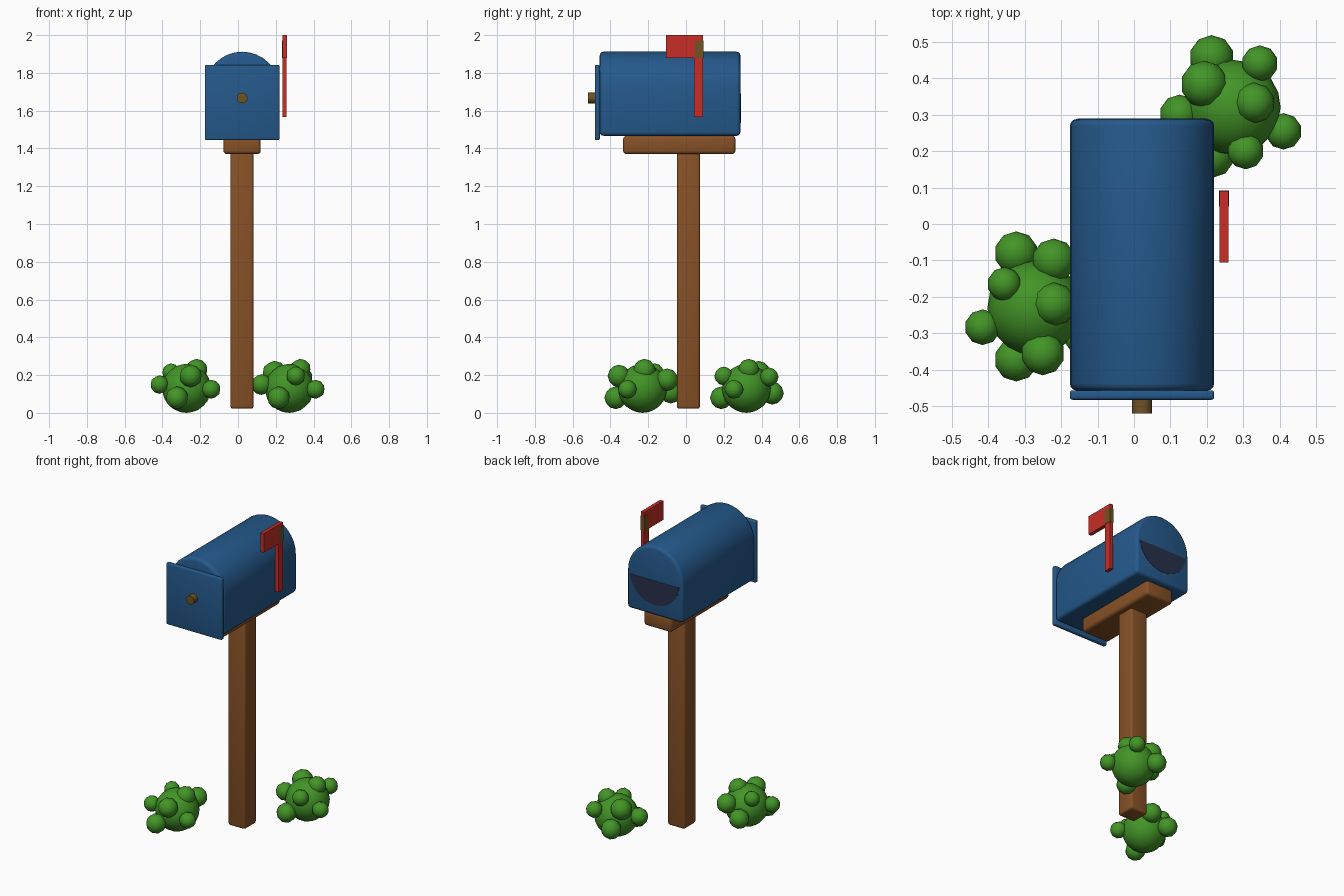
import bpy, bmesh, math
from mathutils import Matrix, Vector

if "Cube" in bpy.data.objects:
    bpy.data.objects.remove(bpy.data.objects["Cube"])


def material(name, rgb):
    m = bpy.data.materials.new(name)
    m.diffuse_color = (*rgb, 1)
    m.use_nodes = True
    m.node_tree.nodes["Principled BSDF"].inputs["Base Color"].default_value = m.diffuse_color
    return m


BLUE = material("blue_paint", (0.018, 0.10, 0.26))
BROWN = material("brown_wood", (0.24, 0.082, 0.019))
RED = material("red_paint", (0.58, 0.026, 0.019))
BRASS = material("old_brass", (0.16, 0.085, 0.018))
GREEN = material("leaf_green", (0.055, 0.30, 0.02))
NAVY = material("dark_navy", (0.02, 0.03, 0.07))

CX = 0.022  # middle of the post and box


def finish(name, bm, mat, smooth=40):
    """Set shading by angle and turn the bmesh into an object."""
    bmesh.ops.recalc_face_normals(bm, faces=bm.faces)
    for f in bm.faces:
        f.smooth = smooth > 0
    for e in bm.edges:
        e.smooth = e.calc_face_angle(0) < math.radians(smooth)
    mesh = bpy.data.meshes.new(name)
    bm.to_mesh(mesh)
    bm.free()
    mesh.materials.append(mat)
    obj = bpy.data.objects.new(name, mesh)
    bpy.context.collection.objects.link(obj)
    return obj


def bevel_sharp(bm, width):
    edges = [e for e in bm.edges if e.calc_face_angle(0) > math.radians(40)]
    bmesh.ops.bevel(bm, geom=edges, offset=width, segments=3, profile=0.5,
                    affect='EDGES', clamp_overlap=True)


def box(name, lo, hi, mat, bevel=0.0):
    lo, hi = Vector(lo), Vector(hi)
    bm = bmesh.new()
    m = Matrix.Translation((lo + hi) / 2) @ Matrix.Diagonal((*(hi - lo), 1))
    bmesh.ops.create_cube(bm, size=1, matrix=m)
    if bevel:
        bevel_sharp(bm, bevel)
    return finish(name, bm, mat)


def extrude_y(name, profile, y0, y1, mat, bevel=0.0):
    """Extrude an (x, z) outline along y."""
    bm = bmesh.new()
    face = bm.faces.new([bm.verts.new((x, y0, z)) for x, z in profile])
    new = bmesh.ops.extrude_face_region(bm, geom=[face])["geom"]
    bmesh.ops.translate(bm, vec=(0, y1 - y0, 0),
                        verts=[v for v in new if isinstance(v, bmesh.types.BMVert)])
    bmesh.ops.recalc_face_normals(bm, faces=bm.faces)
    if bevel:
        bevel_sharp(bm, bevel)
    return finish(name, bm, mat)


def arc(cz, r, a0, a1, n):
    return [(CX + r * math.cos(math.radians(a0 + (a1 - a0) * i / n)),
             cz + r * math.sin(math.radians(a0 + (a1 - a0) * i / n)))
            for i in range(n + 1)]


# Post and the plank under the box
box("post", (-0.04, -0.048, 0.022), (0.082, 0.074, 1.38), BROWN, 0.014)
box("support_plank", (-0.077, -0.333, 1.37), (0.12, 0.262, 1.467), BROWN, 0.018)

# Arched box
R, ARCH_Z = 0.198, 1.714
outline = [(CX - R, 1.467), (CX + R, 1.467)] + arc(ARCH_Z, R, 0, 180, 16)
extrude_y("mailbox_body", outline, -0.457, 0.288, BLUE, 0.02)

# Dark lower disc segment on the back
drop = math.degrees(math.asin(0.022 / 0.178))
extrude_y("back_panel", arc(ARCH_Z, 0.178, 180 + drop, 360 - drop, 16),
          0.284, 0.290, NAVY)

# Square door and its round knob
box("door", (CX - R, -0.482, 1.445), (CX + R, -0.456, 1.842), BLUE, 0.008)
extrude_y("door_knob", arc(1.667, 0.028, 0, 345, 23), -0.52, -0.478, BRASS)

# Signal flag
box("flag_pole", (0.235, 0.042, 1.566), (0.258, 0.09, 1.99), RED)
box("flag", (0.2345, -0.106, 1.878), (0.2585, 0.0905, 2.0), RED)
box("flag_pivot_plate", (0.233, 0.048, 1.88), (0.260, 0.092, 1.972), BRASS)

# Bushes: a main ball with smaller leaf balls (x, y, z, radius)
BUSHES = {
    "left_bush": [
        (-0.272, -0.23, 0.13, 0.13),
        (-0.323, -0.08, 0.11, 0.06), (-0.22, -0.10, 0.175, 0.06),
        (-0.355, -0.165, 0.215, 0.047), (-0.22, -0.22, 0.226, 0.06),
        (-0.415, -0.283, 0.15, 0.049), (-0.323, -0.372, 0.08, 0.06),
        (-0.25, -0.355, 0.195, 0.06), (-0.142, -0.31, 0.125, 0.05)],
    "right_bush": [
        (0.272, 0.32, 0.13, 0.13),
        (0.213, 0.457, 0.105, 0.061), (0.345, 0.44, 0.19, 0.05),
        (0.193, 0.383, 0.21, 0.065), (0.33, 0.332, 0.23, 0.056),
        (0.41, 0.254, 0.125, 0.05), (0.306, 0.20, 0.195, 0.05),
        (0.125, 0.30, 0.15, 0.055), (0.215, 0.187, 0.08, 0.06)],
}
for name, balls in BUSHES.items():
    bm = bmesh.new()
    for i, (x, y, z, r) in enumerate(balls):
        bmesh.ops.create_icosphere(bm, subdivisions=3 if i == 0 else 2, radius=r,
                                   matrix=Matrix.Translation((x, y, z)))
    finish(name, bm, GREEN, 60)
